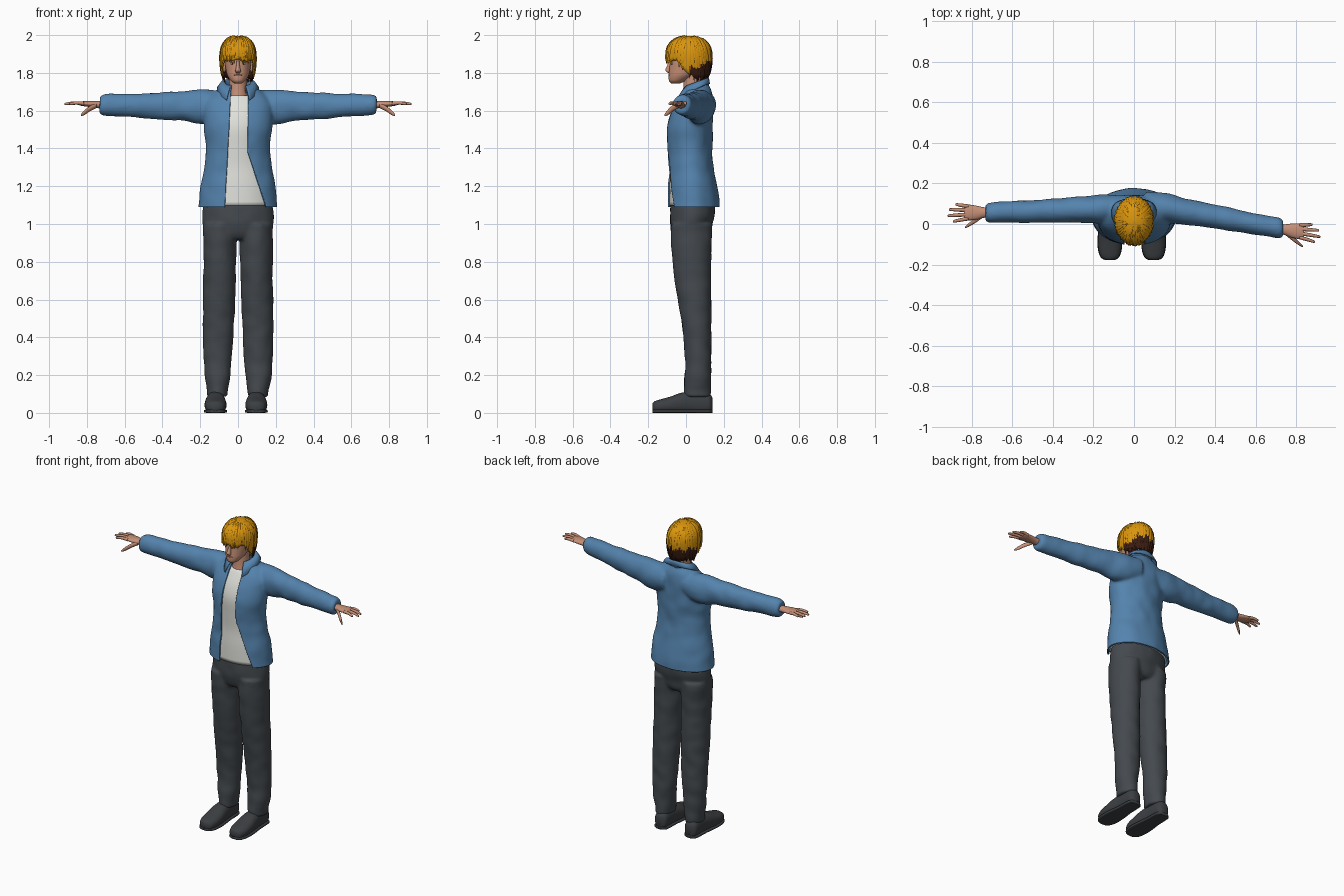
import bpy, bmesh, math, random
from mathutils import Vector, Matrix, noise

if "Cube" in bpy.data.objects:
    bpy.data.objects.remove(bpy.data.objects["Cube"])

random.seed(4)
COLOURS = {"jacket_blue": (.089, .227, .418), "shirt_white": (.76, .76, .72),
           "trouser_grey": (.058, .067, .076), "shoe_grey": (.045, .05, .055),
           "skin": (.56, .275, .18), "hair_gold": (.70, .30, .004), "hair_dark": (.045, .012, .006),
           "eye_white": (.7, .7, .68), "eye_dark": (.03, .03, .04), "lips": (.42, .16, .12)}
MATS = {}
for k, c in COLOURS.items():
    MATS[k] = bpy.data.materials.new(k)
    MATS[k].diffuse_color = (*c, 1)


def dense(rows, k=4):
    """Smooth interpolation between cross-section rows."""
    out, m = [], len(rows) - 1
    for i in range(m):
        p = (rows[max(i - 1, 0)], rows[i], rows[i + 1], rows[min(i + 2, m)])
        for j in range(k):
            t = j / k
            out.append([.5 * (2 * b + (c - a) * t + (2 * a - 5 * b + 4 * c - d) * t * t
                              + (3 * b - a - 3 * c + d) * t ** 3) for a, b, c, d in zip(*p)])
    return out + [list(rows[-1])]


def loft(bm, axis, rows, n=32, e=1.0, floor=None):
    """Closed tube; rows are (position on axis, centre 1, centre 2, radius 1, radius 2)."""
    rings = []
    for h, c1, c2, r1, r2 in dense(rows):
        ring = []
        for i in range(n):
            a = 2 * math.pi * i / n
            ca, sa = math.cos(a), math.sin(a)
            u = c1 + r1 * math.copysign(abs(ca) ** e, ca)
            v = c2 + r2 * math.copysign(abs(sa) ** e, sa)
            if floor is not None:
                v = max(v, floor)
            ring.append(bm.verts.new({"x": (h, u, v), "y": (u, h, v), "z": (u, v, h)}[axis]))
        rings.append(ring)
    for r, q in zip(rings, rings[1:]):
        for i in range(n):
            bm.faces.new((r[i], r[(i + 1) % n], q[(i + 1) % n], q[i]))
    bm.faces.new(rings[0])
    bm.faces.new(rings[-1])


def ball(bm, centre, radii):
    bmesh.ops.create_uvsphere(bm, u_segments=16, v_segments=10, radius=1,
                              matrix=Matrix.Translation(centre) @ Matrix.Diagonal((*radii, 1)))


def finish(name, bm, *mats, thick=0, recalc=True):
    if recalc:
        bmesh.ops.recalc_face_normals(bm, faces=bm.faces[:])
    for f in bm.faces:
        f.smooth = True
    me = bpy.data.meshes.new(name)
    bm.to_mesh(me)
    bm.free()
    for m in mats:
        me.materials.append(MATS[m])
    ob = bpy.data.objects.new(name, me)
    bpy.context.collection.objects.link(ob)
    if thick:
        s = ob.modifiers.new("thickness", "SOLIDIFY")
        s.thickness, s.offset = thick, -1
    return ob


def fuse(bm, folds):
    """Melt overlapping tubes into one cloth surface with soft folds."""
    ob = finish("temporary", bm)
    r = ob.modifiers.new("remesh", "REMESH")
    r.mode, r.voxel_size = "VOXEL", .009
    s = ob.modifiers.new("smooth", "SMOOTH")
    s.factor, s.iterations = .5, 6
    me = bpy.data.meshes.new_from_object(ob.evaluated_get(bpy.context.evaluated_depsgraph_get()))
    bpy.data.objects.remove(ob)
    out = bmesh.new()
    out.from_mesh(me)
    out.normal_update()
    for v in out.verts:
        v.co += v.normal * (.0025 + folds * noise.noise(Vector((v.co.x * 14, v.co.y * 9, v.co.z * 13))))
    return out


# Trousers: pelvis and two legs
bm = bmesh.new()
loft(bm, "z", [(.92, 0, .03, .13, .08), (.95, 0, .03, .168, .1), (1.0, 0, .028, .183, .11),
               (1.06, 0, .035, .186, .117), (1.14, 0, .035, .175, .112)])
for s in (-1, 1):
    loft(bm, "z", [(z, s * cx, cy, rx, ry) for z, cx, cy, rx, ry in (
        (.085, .107, .06, .053, .068), (.12, .107, .06, .054, .07), (.2, .108, .063, .066, .067),
        (.3, .108, .065, .074, .067), (.45, .103, .057, .079, .075), (.6, .1, .045, .083, .086),
        (.8, .097, .03, .084, .1), (1.0, .094, .028, .088, .108))])
finish("trousers", fuse(bm, .005), "trouser_grey")

# Jacket: torso and sleeves, opened at the front, hem and neck
TORSO = [(1.09, 0, .037, .207, .138), (1.2, 0, .032, .197, .132), (1.3, 0, .025, .178, .12),
         (1.4, 0, .018, .168, .118), (1.5, 0, .018, .178, .122), (1.58, 0, .028, .182, .113),
         (1.65, 0, .045, .176, .095)]
bm = bmesh.new()
loft(bm, "z", [(1.05, 0, .038, .21, .14)] + TORSO + [(1.70, 0, .058, .125, .075),
     (1.735, 0, .06, .075, .058), (1.78, 0, .06, .065, .055)], 48)
for s in (-1, 1):
    y0, slope = (.075, -.02) if s < 0 else (.08, -.1)
    loft(bm, "x", [(s * x, y0 + slope * (x - .15) / .57, cz, ry, rz) for x, cz, ry, rz in (
        (.06, 1.63, .06, .07), (.15, 1.62, .07, .088), (.22, 1.62, .065, .087), (.3, 1.625, .06, .076),
        (.4, 1.625, .056, .07), (.5, 1.626, .053, .063), (.6, 1.63, .051, .058),
        (.68, 1.63, .05, .056), (.715, 1.63, .047, .052), (.73, 1.63, .04, .044))])
bm = fuse(bm, .0045)
LEFT = [((-.07, 1.09), (-.04, 1.66))]
RIGHT = [((.15, 1.09), (.052, 1.38)), ((.052, 1.38), (.055, 1.7))]


def edge(seg, z):
    (x0, z0), (x1, z1) = seg
    return x0 + (x1 - x0) * (z - z0) / (z1 - z0)


def bisect(co, no, clear=False):
    bmesh.ops.bisect_plane(bm, geom=bm.verts[:] + bm.edges[:] + bm.faces[:], plane_co=co,
                           plane_no=no, clear_outer=clear, dist=1e-5)


bisect((0, 0, 1.09), (0, 0, -1), True)
bisect((0, 0, 1.735), (0, 0, 1), True)
for (x0, z0), (x1, z1) in LEFT + RIGHT:
    bisect((x0, 0, z0), (z1 - z0, 0, x0 - x1))
gone = []
for f in bm.faces:
    c = f.calc_center_median()
    if c.y < .04 and edge(LEFT[0], c.z) < c.x < edge(RIGHT[0 if c.z < 1.38 else 1], c.z):
        gone.append(f)
bmesh.ops.delete(bm, geom=gone, context="FACES")
finish("jacket", bm, "jacket_blue", thick=.008, recalc=False)

# Folded collar: stand, top fold and pointed outer flap
bm = bmesh.new()
cols = []
for i in range(41):
    a = math.radians(-147 + 294 * i / 40)
    f = (1 - math.cos(a)) / 2
    pts = [(.070, .062, 1.72 - .03 * f), (.066, .06, 1.772 - .045 * f), (.074, .066, 1.776 - .047 * f),
           (.092, .068 + .03 * f, 1.765 - .075 * f * f), (.112, .072 + .06 * f, 1.742 - .1 * f * f)]
    cols.append([bm.verts.new((rx * math.sin(a), .055 + ry * math.cos(a), z)) for rx, ry, z in pts])
for p, q in zip(cols, cols[1:]):
    for j in range(4):
        bm.faces.new((p[j], p[j + 1], q[j + 1], q[j]))
finish("collar", bm, "jacket_blue", thick=.006)

# Shirt under the jacket
bm = bmesh.new()
loft(bm, "z", [(z + .008, cx, cy, rx - .014, ry - .013) for z, cx, cy, rx, ry in TORSO]
     + [(1.68, 0, .045, .085, .068)], 48)
finish("shirt", bm, "shirt_white")

# Shoes with soles
for s, side in ((-1, "right"), (1, "left")):
    bm = bmesh.new()
    x0 = s * .108 - .011
    rows = [(-.178, .03, .02, .02), (-.165, .032, .042, .03), (-.13, .036, .055, .037), (-.08, .042, .058, .045),
            (-.03, .05, .054, .055), (.03, .055, .047, .06), (.09, .055, .045, .06),
            (.125, .05, .04, .052), (.14, .045, .02, .035)]
    loft(bm, "y", [(y, x0, cz, rx, rz) for y, cz, rx, rz in rows], 28, .85, 0)
    loft(bm, "y", [(y, x0, .009, rx + .003, .009) for y, cz, rx, rz in rows], 20, .4, 0)
    finish(side + "_shoe", bm, "shoe_grey")

# Hands: palm, four fingers and a thumb
for s, side in ((-1, "right"), (1, "left")):
    bm = bmesh.new()
    yo, tilt = (.057, -.02) if s < 0 else (-.025, -.13)

    def part(rows, n):
        loft(bm, "x", [(s * x, yo + tilt * (x - .72) + y, z, ry, rz) for x, y, z, ry, rz in rows], n)

    part([(.70, 0, 1.63, .027, .022), (.74, 0, 1.632, .026, .019), (.78, 0, 1.635, .035, .016),
          (.82, .002, 1.637, .039, .013), (.838, .002, 1.637, .034, .009)], 20)
    for ya, yb, tip in ((-.028, -.04, .892), (-.008, -.012, .918), (.013, .018, .912), (.032, .042, .88)):
        part([(.815, ya, 1.637, .0095, .010), ((.815 + tip) / 2, (ya + yb) / 2, 1.641, .009, .009),
              (tip - .005, yb, 1.636, .0065, .0065), (tip, yb, 1.635, .002, .002)], 10)
    part([(.75, -.015, 1.628, .014, .014), (.785, -.04, 1.61, .012, .014), (.815, -.06, 1.588, .009, .012),
          (.832, -.071, 1.576, .004, .005)], 12)
    finish(side + "_hand", bm, "skin")

# Neck, head, nose and ears
bm = bmesh.new()
loft(bm, "z", [(1.62, 0, .03, .06, .065), (1.68, 0, .036, .053, .056), (1.74, 0, .037, .047, .05),
               (1.82, 0, .04, .048, .05)])
loft(bm, "z", [(z, 0, (f + b) / 2, rx, (b - f) / 2) for z, rx, f, b in (
    (1.745, .02, -.078, -.03), (1.758, .038, -.09, 0), (1.785, .056, -.092, .05), (1.81, .063, -.09, .08),
    (1.84, .068, -.087, .1), (1.87, .07, -.085, .11), (1.91, .072, -.088, .115), (1.95, .066, -.07, .1),
    (1.98, .04, -.03, .07))])
loft(bm, "z", [(1.8, 0, -.088, .009, .007), (1.808, 0, -.095, .015, .011), (1.818, 0, -.096, .013, .013),
               (1.84, 0, -.088, .009, .011), (1.87, 0, -.082, .006, .007)], 14)
for s in (-1, 1):
    ball(bm, (s * .072, .02, 1.83), (.01, .018, .027))
finish("head", bm, "skin")

# Eyes, brows and mouth
for name, mat, x, y, z, r in (("eye_whites", "eye_white", .03, -.074, 1.85, (.012, .005, .006)),
                              ("irises", "eye_dark", .03, -.0775, 1.85, (.005, .003, .005)),
                              ("brows", "hair_dark", .031, -.076, 1.864, (.015, .004, .002)),
                              ("mouth", "lips", 0, -.088, 1.789, (.021, .006, .005))):
    bm = bmesh.new()
    for s in ((-1, 1) if x else (1,)):
        ball(bm, (s * x, y, z), r)
    finish(name, bm, mat)

# Hair: a cap with an uneven hem, covered by tapered locks
HAIR = dense([(z, rx, (f + b) / 2, (b - f) / 2) for z, rx, f, b in (
    (1.76, .076, -.06, .105), (1.80, .087, -.09, .125), (1.85, .093, -.102, .134), (1.90, .093, -.104, .135),
    (1.94, .085, -.095, .125), (1.97, .066, -.07, .1), (1.988, .042, -.036, .07), (1.996, .004, .012, .02))], 6)


def scalp(a, t, lift=0):
    """Point on the hair at angle a from the front, t from crown (0) to hem (1)."""
    d = abs(math.degrees(math.atan2(math.sin(a), math.cos(a))))
    hem = 1.866 if d < 55 else 1.866 - .09 * min(1, (d - 55) / 45)
    z = 1.996 - (1.996 - hem) * t * t
    lo = max((r for r in HAIR[:-1] if r[0] <= z), key=lambda r: r[0], default=HAIR[0])
    hi = HAIR[HAIR.index(lo) + 1]
    k = (z - lo[0]) / (hi[0] - lo[0])
    _, rx, cy, ry = [p + (q - p) * k for p, q in zip(lo, hi)]
    p = Vector((rx * math.sin(a), cy - ry * math.cos(a), z))
    return p + (p - Vector((0, .02, 1.87))).normalized() * lift


def shade(bm):
    for f in bm.faces:
        c = f.calc_center_median()
        f.material_index = int(c.y > .02 and c.z < 1.85 + .012 * math.sin(c.x * 130) + .2 * (c.y - .08))


bm = bmesh.new()
N = 72
grid = []
for i in range(N):
    a = 2 * math.pi * i / N
    reach = 1 + random.uniform(-.03, .03)
    grid.append([bm.verts.new(scalp(a, .03 + (reach - .03) * j / 14)) for j in range(15)])
for i in range(N):
    p, q = grid[i], grid[(i + 1) % N]
    for j in range(14):
        bm.faces.new((p[j], p[j + 1], q[j + 1], q[j]))
bm.faces.new([g[0] for g in grid])
shade(bm)
finish("hair_cap", bm, "hair_gold", "hair_dark", thick=.01)

bm = bmesh.new()
for i in range(64):
    a0 = 2 * math.pi * i / 64 + random.uniform(-.05, .05)
    start, end, sway = random.uniform(.12, .5), random.uniform(.97, 1.06), random.uniform(-.25, .25)
    prev = None
    for j in range(9):
        u = j / 8
        t = start + (end - start) * u
        a = a0 + sway * u * u
        w = .11 * math.sin(math.pi * (.12 + .86 * u)) ** .7
        row = [bm.verts.new(scalp(a + k * w, t, h)) for k, h in ((-1, -.003), (0, .006), (1, -.003))]
        if prev:
            for k in (0, 1):
                bm.faces.new((prev[k], row[k], row[k + 1], prev[k + 1]))
        prev = row
shade(bm)
finish("hair_locks", bm, "hair_gold", "hair_dark", recalc=False)

for m in bpy.data.materials:
    if m.users and not m.is_grease_pencil:
        m.use_nodes = True
        m.node_tree.nodes["Principled BSDF"].inputs["Base Color"].default_value = m.diffuse_color
